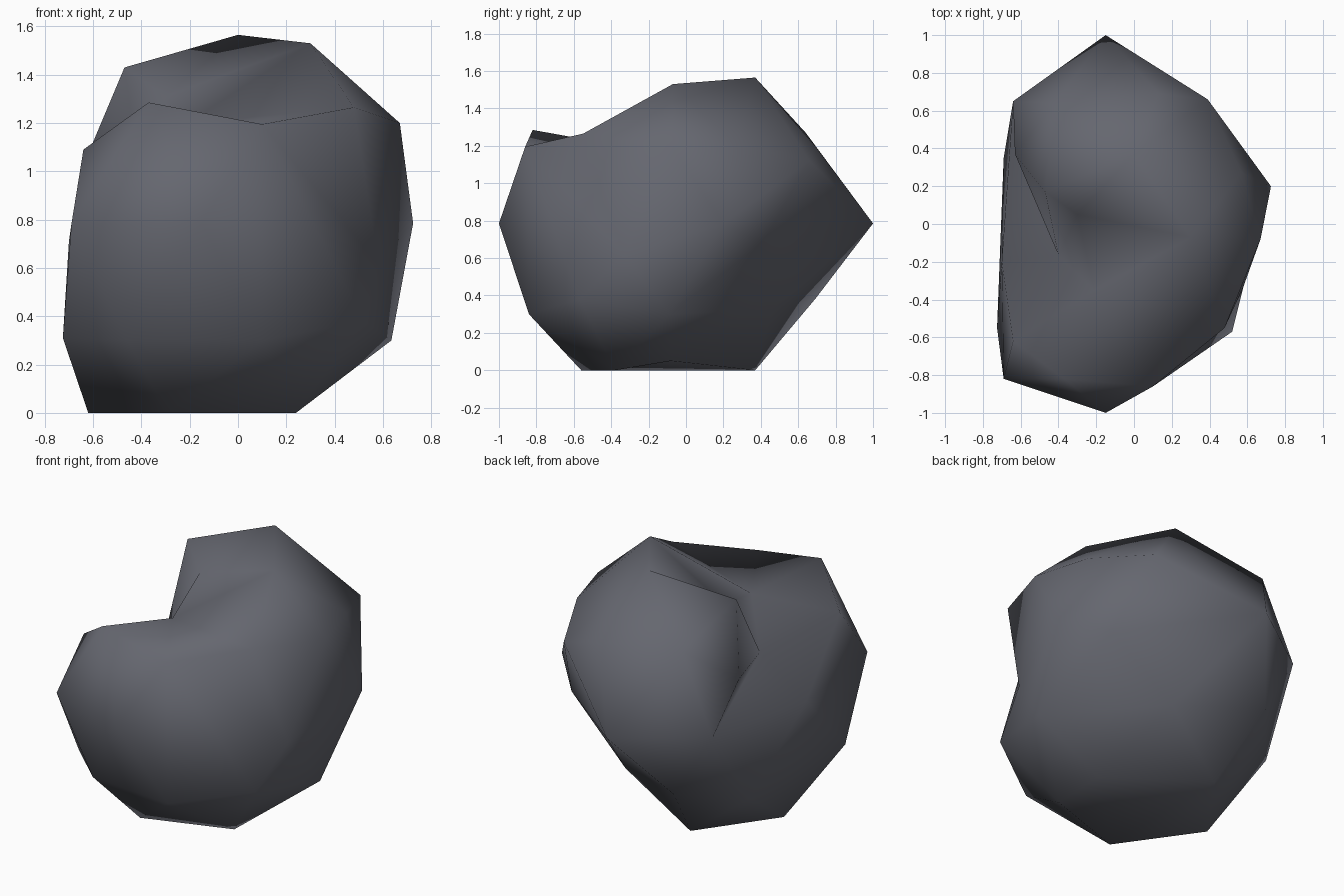
import bpy, bmesh
from mathutils import Vector

if "Cube" in bpy.data.objects:
    bpy.data.objects.remove(bpy.data.objects["Cube"])

# corner points of the boulder, grouped by region
B, D, F = (.10, -.86, 1.195), (.48, -.55, 1.265), (.30, -.07, 1.53)
LOW, X, P = (.52, -.57, .38), (.57, .27, 1.20), (.51, .41, .68)
H, J = (-.63, .37, 1.05), (-.70, -.20, .71)
base = [(-.29, -.56, 0), (.24, -.38, 0), (-.62, -.09, 0), (-.29, .37, 0), (.2, -.08, .05)]
lower = [(-.725, -.55, .31), (-.46, -.79, .30), (.10, -.84, .30), LOW,
         (.635, -.09, .30), (-.69, .35, .30), (-.40, .69, .38), (.10, .46, .325)]
middle = [(-.15, -1, .785), (-.69, -.82, .78), (.58, -.33, .62), (.725, .20, .785),
          P, (-.15, 1, .785), (-.64, .65, .785), J]
upper = [B, (-.37, -.82, 1.285), D, (.67, -.08, 1.20), X,
         (.39, .66, 1.12), (.13, .69, 1.20), (-.42, .64, 1.27),
         H, (-.64, -.62, 1.09)]
crown = [F, (0, .37, 1.565), (-.47, .17, 1.43)]
notch = [(-.21, -.35, 1.20), (-.30, .05, 1.31), (-.40, -.165, .95)]
points = [Vector(p) for p in base + lower + middle + upper + crown + notch]

# skin the points: hull them on a unit sphere, then move them back to place
centre = Vector((-.03, 0, .76))
bm = bmesh.new()
place = {}
for p in points:
    d = p - centre
    v = bm.verts.new(Vector((d.x / .72, d.y, d.z / .785)).normalized())
    place[v] = p
bmesh.ops.convex_hull(bm, input=bm.verts[:])
bmesh.ops.recalc_face_normals(bm, faces=bm.faces[:])
for v, p in place.items():
    v.co = p


def turn_edge(a, b):
    """Turn the edge between two corners, so a valley runs across it."""
    for e in bm.edges[:]:
        ends = [v.co for v in e.verts]
        if all(min((c - Vector(q)).length for c in ends) < .001 for q in (a, b)):
            bmesh.ops.rotate_edges(bm, edges=[e], use_ccw=False)
            return


turn_edge(F, B)      # dip behind the front rim
turn_edge(D, LOW)    # hollow on the front right
turn_edge(X, P)      # straight ridge at the back right
turn_edge(H, J)      # notch running down the left side

for f in bm.faces:
    f.smooth = True
mesh = bpy.data.meshes.new("boulder")
bm.to_mesh(mesh)
bm.free()
boulder = bpy.data.objects.new("boulder", mesh)
bpy.context.collection.objects.link(boulder)

# dark stone colour
stone = bpy.data.materials.new("dark stone")
stone.diffuse_color = (.13, .135, .16, 1)
stone.use_nodes = True
stone.node_tree.nodes["Principled BSDF"].inputs["Base Color"].default_value = stone.diffuse_color
mesh.materials.append(stone)
